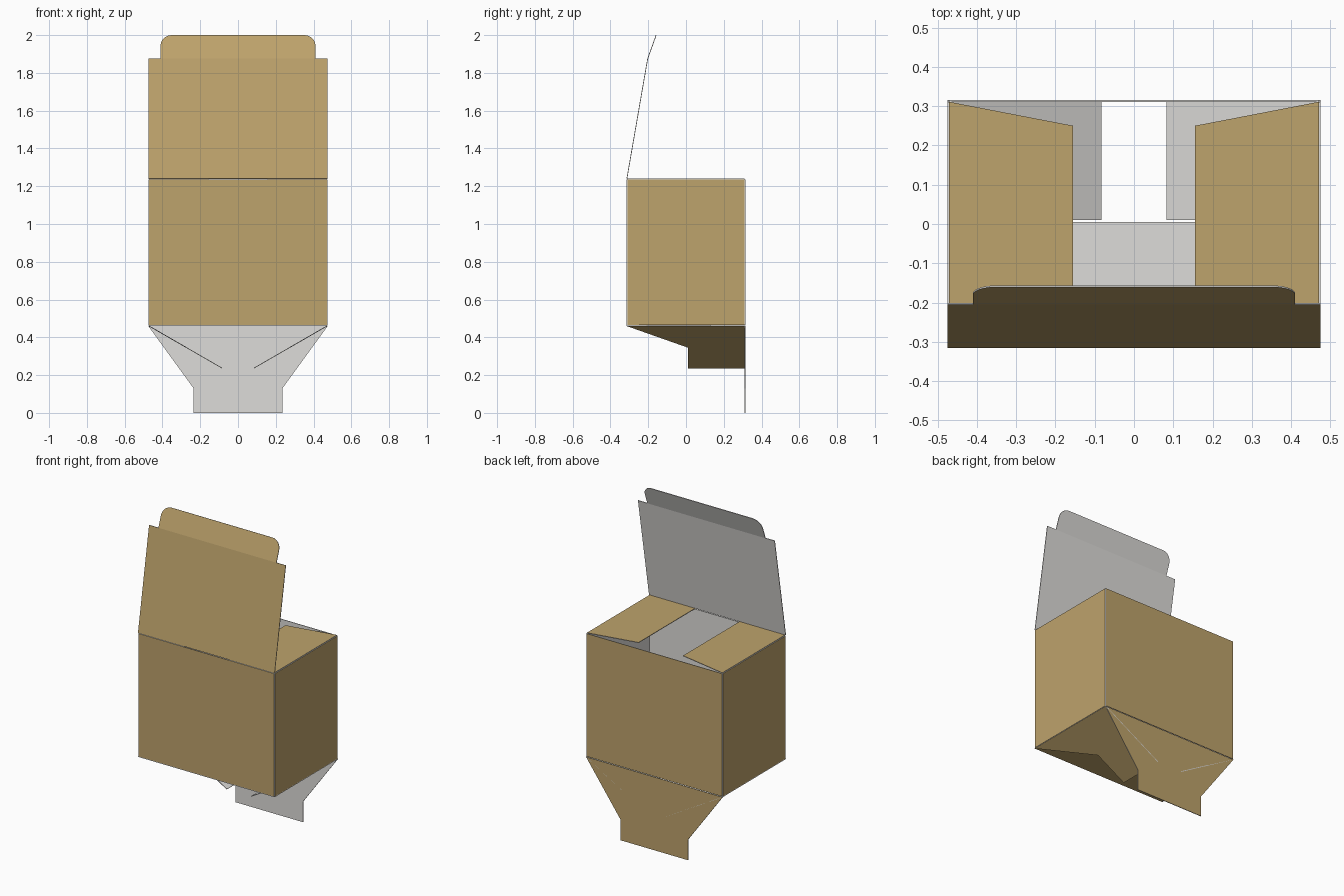
import bpy, bmesh, math
from mathutils import Vector

if "Cube" in bpy.data.objects:
    bpy.data.objects.remove(bpy.data.objects["Cube"])

T = 0.004                      # board thickness
X, Y = 0.475, 0.315            # half width, half depth
Z0, Z1 = 0.46, 1.24            # body bottom and top


def material(name, rgb):
    m = bpy.data.materials.new(name)
    m.diffuse_color = (*rgb, 1)
    m.use_nodes = True
    m.node_tree.nodes["Principled BSDF"].inputs["Base Color"].default_value = m.diffuse_color
    return m


kraft = material("kraft_brown", (0.515, 0.366, 0.150))
liner = material("liner_grey", (0.73, 0.72, 0.70))


def sheet(name, pts, origin, u, v, out):
    """Flat board: 2D outline on axes u, v; brown on the 'out' side, grey elsewhere."""
    o, u, v, out = (Vector(a) for a in (origin, u, v, out))
    n = u.cross(v).normalized()
    if n.dot(out) < 0:
        n = -n
    bm = bmesh.new()
    outer = [bm.verts.new(o + u * a + v * b) for a, b in pts]
    inner = [bm.verts.new(p.co - n * T) for p in outer]
    face = bm.faces.new(outer)
    bm.faces.new(inner[::-1]).material_index = 1
    for i in range(len(pts)):
        j = (i + 1) % len(pts)
        bm.faces.new((outer[j], outer[i], inner[i], inner[j])).material_index = 1
    face.normal_update()
    if face.normal.dot(n) < 0:
        bmesh.ops.reverse_faces(bm, faces=bm.faces[:])
    me = bpy.data.meshes.new(name)
    bm.to_mesh(me)
    bm.free()
    me.materials.append(kraft)
    me.materials.append(liner)
    ob = bpy.data.objects.new(name, me)
    bpy.context.collection.objects.link(ob)
    return ob


def mirrored(right):
    """Right half outline, bottom to top, completed across the axis."""
    return right + [(-a, b) for a, b in reversed(right)]


ex, ez = (1, 0, 0), (0, 0, 1)
H = Z1 - Z0

# Front and back walls, kept short of the corners so the pale folds show
wall = mirrored([(X - T, T), (X - T, H - T)])
sheet("front_wall", wall, (0, -Y, Z0), ex, ez, (0, -1, 0))
sheet("back_wall", wall, (0, Y, Z0), ex, ez, (0, 1, 0))

# Side walls, top dust flaps and angled bottom flaps
for s, side in ((-1, "left"), (1, "right")):
    e = Y - T
    sheet(side + "_wall", [(-e, T), (e, T), (e, H - T), (-e, H - T)],
          (s * X, 0, Z0), (0, 1, 0), ez, (s, 0, 0))
    sheet(side + "_dust_flap", [(X - T, -Y + T), (0.155, -Y + T), (0.155, 0.25), (X - T, Y - T)],
          (0, 0, Z1), (s, 0, 0), (0, 1, 0), ez)
    down = Vector((-s * 0.39, 0, -0.225))
    sheet(side + "_bottom_flap",
          [(-Y, 0), (0.01, 0.51), (0.01, 1), (Y, 1), (Y, 0)],
          (s * X, 0, Z0), (0, 1, 0), down, (s * 0.225, 0, -0.39))

# Back bottom flap with its locking tab, hanging straight down
sheet("back_bottom_flap", mirrored([(0.235, 0), (0.235, 0.13), (X, Z0)]),
      (0, Y, 0), ex, ez, (0, 1, 0))

# Front bottom flap, folded shut, with a notch that receives the tab
sheet("front_bottom_flap",
      mirrored([(X - T, 0), (X - 0.03, 0.445), (0.25, 0.445), (0.235, 0.32)]),
      (0, -Y, Z0), ex, (0, 1, 0), (0, 0, -1))

# Open lid hinged on the front wall
lid = Vector((0, 0.11, 0.635))
sheet("lid", mirrored([(X, 0), (X, 1)]), (0, -Y, Z1), ex, lid, (0, -1, 0))

# Rounded tuck tab along the lid's free edge
tuck = Vector((0, 0.045, 0.125))
R, L = 0.06, tuck.length
arc = [(0.41 - R + R * math.cos(a), L - R + R * math.sin(a))
       for a in (math.pi / 2 * i / 8 for i in range(9))]
sheet("tuck_tab", mirrored([(0.41, 0)] + arc), (0, -Y + 0.11, Z1 + 0.635),
      ex, tuck.normalized(), (0, -1, 0))
